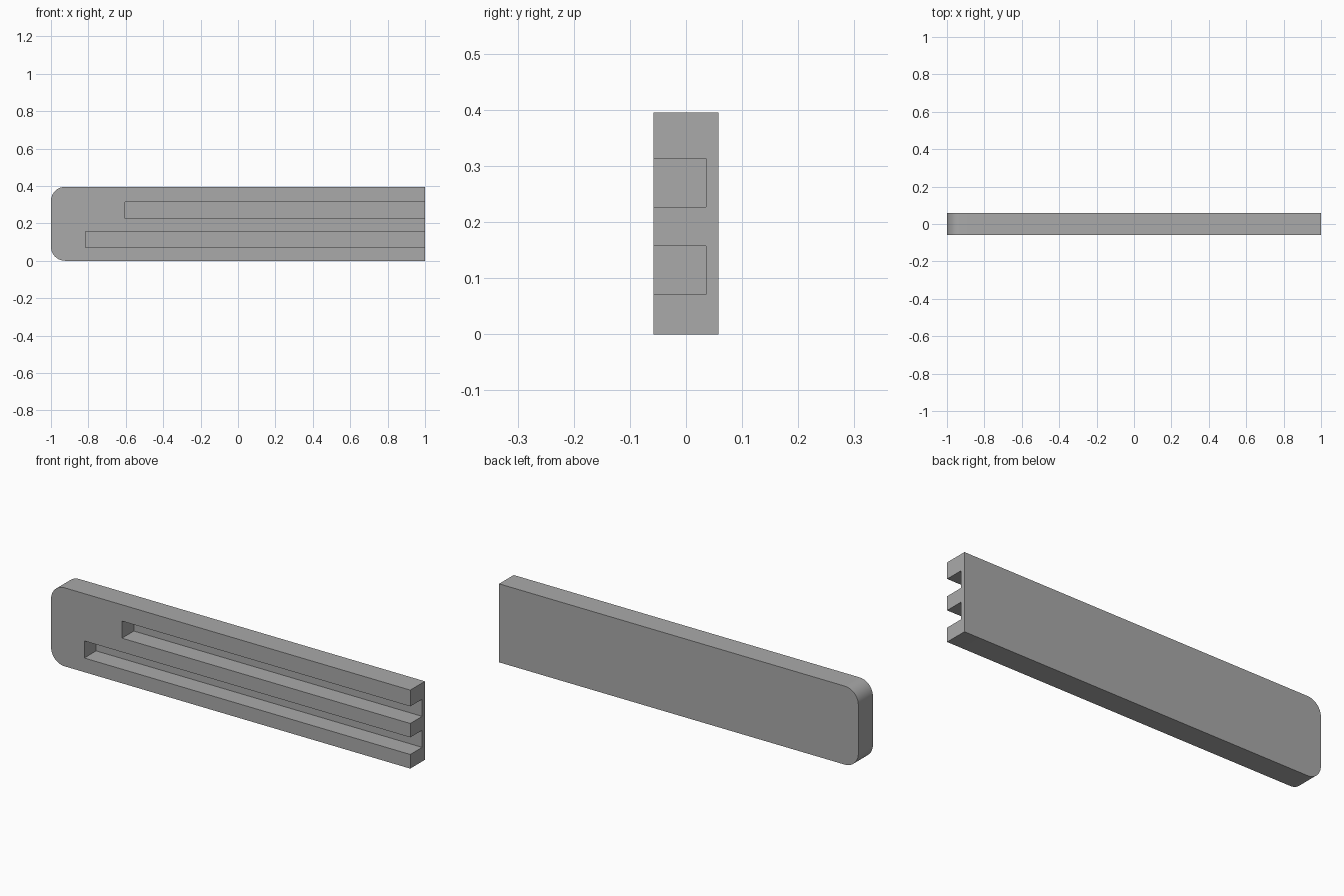
import bpy, bmesh, math
from mathutils import Vector

default = bpy.data.objects.get("Cube")
if default:
    bpy.data.objects.remove(default, do_unlink=True)

HALF_DEPTH, HEIGHT, RADIUS = 0.058, 0.395, 0.075
SLOT_FLOOR = 0.036

grey = bpy.data.materials.new("plain_grey")
grey.use_nodes = True
colour = (0.4, 0.4, 0.4, 1)
grey.diffuse_color = colour
grey.node_tree.nodes["Principled BSDF"].inputs["Base Color"].default_value = colour


def box(name, low, high, round_end=False):
    """Box between two corners, optionally rounded at its -x end."""
    low, high = Vector(low), Vector(high)
    bm = bmesh.new()
    bmesh.ops.create_cube(bm, size=1)
    for v in bm.verts:
        v.co = Vector(((low[i] + high[i]) / 2 + v.co[i] * (high[i] - low[i]) for i in range(3)))
    if round_end:
        edges = [e for e in bm.edges if all(v.co.x < low.x + 0.001 for v in e.verts)
                 and abs(e.verts[0].co.z - e.verts[1].co.z) < 0.001]
        bmesh.ops.bevel(bm, geom=edges, offset=RADIUS, segments=12, profile=0.5, affect='EDGES')
    mesh = bpy.data.meshes.new(name)
    bm.to_mesh(mesh)
    bm.free()
    mesh.materials.append(grey)
    obj = bpy.data.objects.new(name, mesh)
    bpy.context.collection.objects.link(obj)
    return obj


# Flat bar with two rounded corners at one end
bar = box("slotted_bar", (-1, -HALF_DEPTH, 0), (1, HALF_DEPTH, HEIGHT), round_end=True)
bpy.context.view_layer.objects.active = bar
bar.select_set(True)

# Two slots open to the front and to the square end
for name, start, bottom, top in (("lower_slot", -0.815, 0.071, 0.157),
                                 ("upper_slot", -0.605, 0.227, 0.313)):
    cutter = box(name, (start, -0.2, bottom), (1.2, SLOT_FLOOR, top))
    cutter.hide_render = True
    cut = bar.modifiers.new(name, 'BOOLEAN')
    cut.operation = 'DIFFERENCE'
    cut.solver = 'EXACT'
    cut.object = cutter
    bpy.ops.object.modifier_apply(modifier=cut.name)
    bpy.data.objects.remove(cutter, do_unlink=True)

# Smooth rounded corners, crisp edges elsewhere
bpy.ops.object.shade_smooth_by_angle(angle=math.radians(30))
